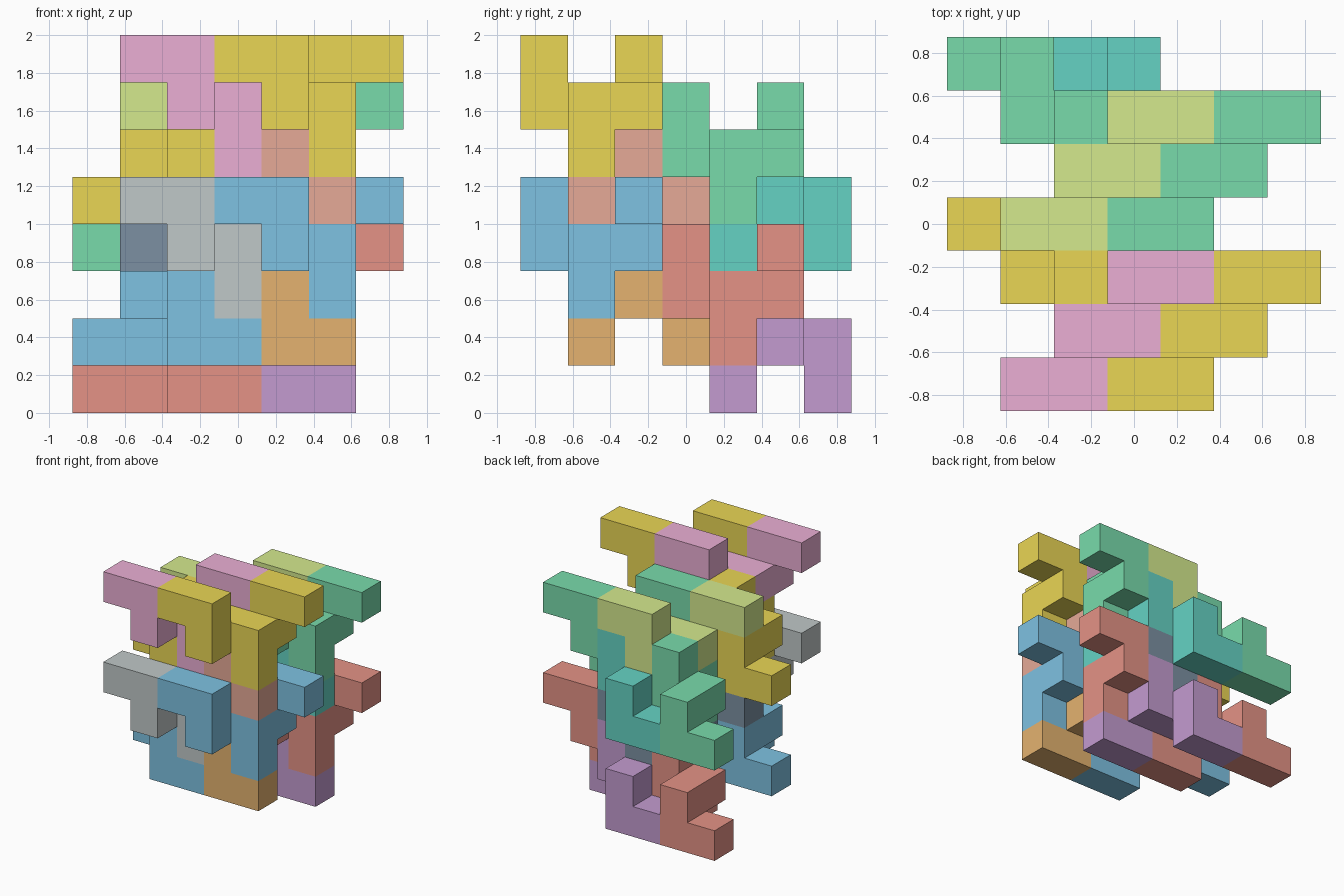
import bpy, bmesh
from mathutils import Vector

if "Cube" in bpy.data.objects:
    bpy.data.objects.remove(bpy.data.objects["Cube"])

U = 0.25  # edge of one cube

# Nine-cube puzzle piece: a stepped path plus one knob, hanging down
HANGING = [(0, 0, 0), (1, 0, 0), (1, 0, -1), (1, 1, -1), (2, 1, -1),
           (2, 2, -1), (2, 2, 0), (3, 2, 0), (2, 1, -2)]
# The same piece turned half a revolution about x
STANDING = [(x, 2 - y, -z) for x, y, z in HANGING]

COLOURS = {
    "gold": (0.82, 0.67, 0.09), "pink": (0.83, 0.43, 0.66),
    "blue": (0.21, 0.54, 0.76), "grey": (0.53, 0.58, 0.58),
    "green": (0.19, 0.71, 0.41), "lime": (0.66, 0.82, 0.27),
    "red": (0.78, 0.29, 0.24), "navy": (0.20, 0.28, 0.36),
    "coral": (0.79, 0.40, 0.31), "orange": (0.78, 0.45, 0.16),
    "teal": (0.13, 0.65, 0.55), "purple": (0.55, 0.33, 0.63),
}
MATERIALS = {}
for name, rgb in COLOURS.items():
    MATERIALS[name] = bpy.data.materials.new(name)
    MATERIALS[name].diffuse_color = (*rgb, 1.0)

AXES = [Vector((1, 0, 0)), Vector((0, 1, 0)), Vector((0, 0, 1))]


def add_piece(name, cells, origin, colour):
    """One solid piece: only the outer faces of its cubes are made."""
    filled = set(cells)
    bm = bmesh.new()
    for cell in cells:
        centre = Vector(cell)
        for a in range(3):
            for s in (1, -1):
                n = AXES[a] * s
                if tuple(int(v) for v in centre + n) in filled:
                    continue
                u, v = AXES[(a + 1) % 3], AXES[(a + 2) % 3] * s
                corners = [(-1, -1), (1, -1), (1, 1), (-1, 1)]
                bm.faces.new([bm.verts.new((centre + (n + u * p + v * q) / 2) * U)
                              for p, q in corners])
    bmesh.ops.remove_doubles(bm, verts=bm.verts[:], dist=0.001)
    bmesh.ops.dissolve_limit(bm, angle_limit=0.01, verts=bm.verts[:], edges=bm.edges[:])
    mesh = bpy.data.meshes.new(name)
    bm.to_mesh(mesh)
    bm.free()
    mesh.materials.append(MATERIALS[colour])
    obj = bpy.data.objects.new(name, mesh)
    i, j, k = origin
    obj.location = ((i - 3) * U, (j - 3) * U, (k + 0.5) * U)
    bpy.context.collection.objects.link(obj)


# Right and left piece colours for each row and layer (row, layer from the top)
HANGING_COLOURS = {(0, 0): ("gold", "pink"), (0, 1): ("blue", "grey"),
                   (1, 0): ("green", "lime"), (1, 1): ("red", "navy")}
STANDING_COLOURS = {(0, 0): ("coral", "gold"), (0, 1): ("orange", "blue"),
                    (1, 0): ("teal", "green"), (1, 1): ("purple", "red")}

# The pieces interlock on a lattice: 2 along x, 3 back and 1 down, 3 down
for label, cells, start, table in (
        ("hanging", HANGING, (3, 0, 7), HANGING_COLOURS),
        ("standing", STANDING, (2, 1, 4), STANDING_COLOURS)):
    for (row, layer), pair in table.items():
        for col, colour in enumerate(pair):
            origin = (start[0] - 2 * col, start[1] + 3 * row,
                      start[2] - row - 3 * layer)
            add_piece(f"{colour}_{label}_piece", cells, origin, colour)

for m in bpy.data.materials:
    if m.users and not m.is_grease_pencil:
        m.use_nodes = True
        m.node_tree.nodes["Principled BSDF"].inputs["Base Color"].default_value = m.diffuse_color
